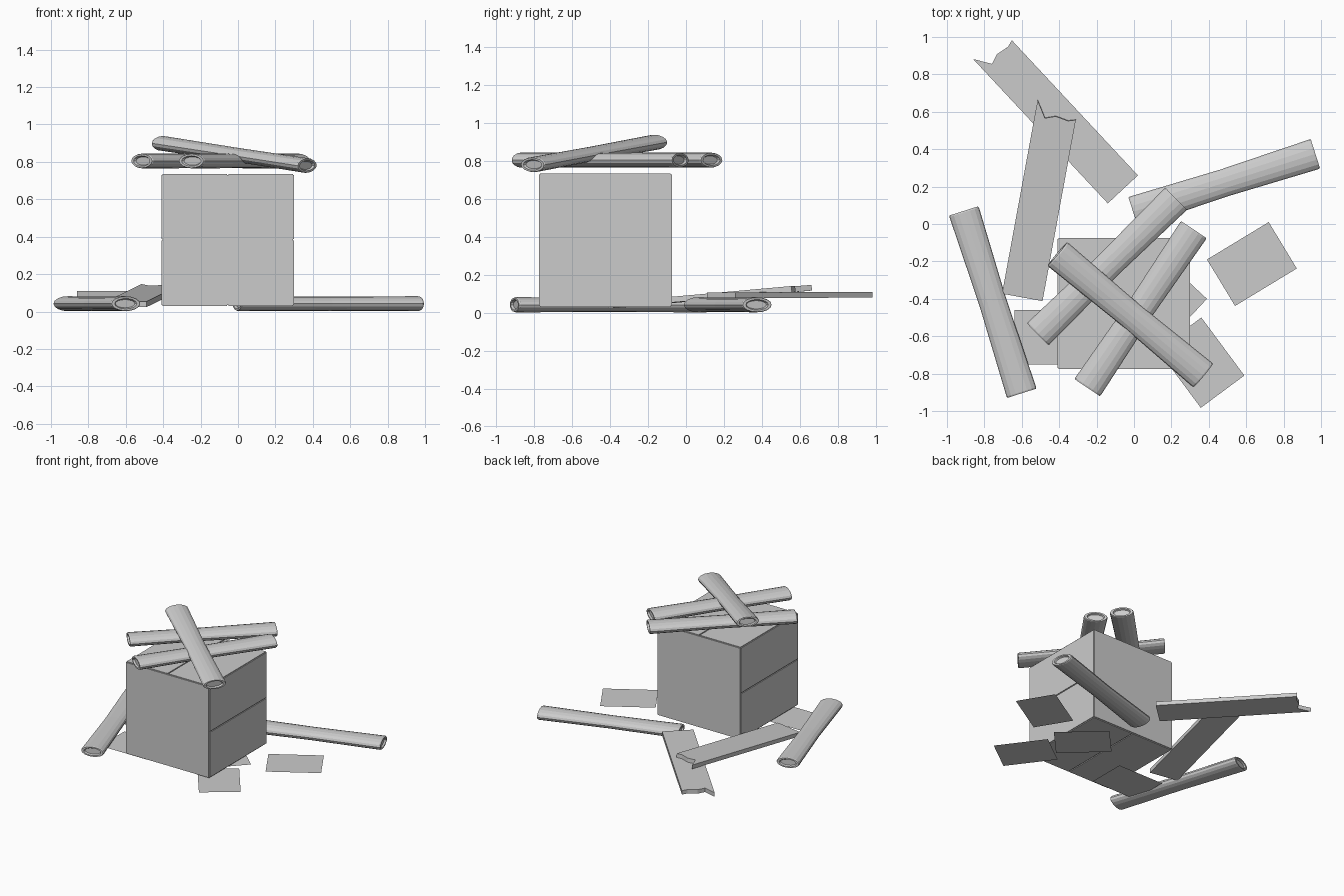
import bpy, bmesh
from math import sin, cos, pi
from mathutils import Vector

if "Cube" in bpy.data.objects:
    bpy.data.objects.remove(bpy.data.objects["Cube"])


def make_object(name, bm):
    bmesh.ops.recalc_face_normals(bm, faces=bm.faces[:])
    mesh = bpy.data.meshes.new(name)
    bm.to_mesh(mesh)
    bm.free()
    obj = bpy.data.objects.new(name, mesh)
    bpy.context.collection.objects.link(obj)
    return obj


def add_box(bm, lo, hi):
    lo, hi = Vector(lo), Vector(hi)
    verts = bmesh.ops.create_cube(bm, size=1)["verts"]
    for v in verts:
        v.co = Vector([(lo[i] + hi[i]) / 2 + v.co[i] * (hi[i] - lo[i]) for i in range(3)])


# Closed box: core with thin panels, split in two on the flap sides
X0, X1, Y0, Y1, Z0, Z1 = -0.41, 0.30, -0.775, -0.075, 0.03, 0.735
T, G = 0.006, 0.004
xm, zm = (X0 + X1) / 2, (Z0 + Z1) / 2
bm = bmesh.new()
add_box(bm, (X0 + T, Y0 + T, Z0 + T), (X1 - T, Y1 - T, Z1 - T))
make_object("box_core", bm)
bm = bmesh.new()
for y in (Y0, Y1 - T):
    add_box(bm, (X0 + T, y, Z0 + T), (X1 - T, y + T, Z1 - T))
for x in (X0, X1 - T):
    for a, b in ((Z0 + T, zm - G), (zm + G, Z1 - T)):
        add_box(bm, (x, Y0 + T, a), (x + T, Y1 - T, b))
for z in (Z0, Z1 - T):
    for a, b in ((X0 + T, xm - G), (xm + G, X1 - T)):
        add_box(bm, (a, Y0 + T, z), (b, Y1 - T, z + T))
make_object("box_panels", bm)


# Flattened rolls with a slight waist and recessed ends
def roll(name, a, b, sides=16):
    a, b = Vector(a), Vector(b)
    axis = (b - a).normalized()
    side = axis.cross(Vector((0, 0, 1))).normalized()
    up = side.cross(axis)
    length = (b - a).length
    # distance along the roll, half width, half height
    rings = [(0.012, 0.055, 0.022), (0, 0.062, 0.028), (0, 0.079, 0.037), (0.008, 0.083, 0.040),
             (length * 0.5, 0.074, 0.038),
             (length - 0.008, 0.083, 0.040), (length, 0.079, 0.037),
             (length, 0.062, 0.028), (length - 0.012, 0.055, 0.022)]
    bm = bmesh.new()
    loops = []
    for d, w, h in rings:
        loops.append([bm.verts.new(a + axis * d
                                   + side * w * cos(2 * pi * i / sides)
                                   + up * h * sin(2 * pi * i / sides)) for i in range(sides)])
    for p, q in zip(loops, loops[1:]):
        for i in range(sides):
            j = (i + 1) % sides
            bm.faces.new((p[i], p[j], q[j], q[i]))
    bm.faces.new(loops[0])
    bm.faces.new(loops[-1])
    make_object(name, bm)


for name, a, b in [
    ("top_roll_left", (-0.515, -0.59, 0.805), (0.225, 0.135, 0.805)),
    ("top_roll_right", (-0.25, -0.875, 0.805), (0.32, -0.03, 0.805)),
    ("top_roll_crossing", (0.37, -0.81, 0.78), (-0.41, -0.16, 0.9)),
    ("ground_roll_left", (-0.91, 0.07, 0.042), (-0.60, -0.905, 0.042)),
    ("ground_roll_right", (-0.005, 0.065, 0.042), (0.97, 0.375, 0.042)),
]:
    roll(name, a, b)


# Broken planks: (along, across) outline with a splintered end
OUTLINE = [(0, 0), (1.056, 0), (0.968, 0.056), (0.988, 0.111), (0.976, 0.18), (0.988, 0.22), (0, 0.22)]


def plank(name, origin, direction, thick=0.03):
    u = Vector(direction).normalized()
    v = u.cross(Vector((0, 0, 1))).normalized()
    n = v.cross(u)
    bm = bmesh.new()
    face = bm.faces.new([bm.verts.new(Vector(origin) + u * s + v * t) for s, t in OUTLINE])
    ext = bmesh.ops.extrude_face_region(bm, geom=[face])
    moved = [e for e in ext["geom"] if isinstance(e, bmesh.types.BMVert)]
    bmesh.ops.translate(bm, verts=moved, vec=n * thick)
    make_object(name, bm)


plank("plank_flat", (-0.14, 0.11, 0.077), (-0.682, 0.731, 0.003))
plank("plank_leaning", (-0.705, -0.37, 0.024), (0.18, 0.98, 0.088))


# Loose paper sheets: corner, direction of the long edge, side of the short edge
def sheet(name, corner, direction, turn):
    c = Vector((corner[0], corner[1], 0.018))
    u = Vector((direction[0], direction[1], 0)).normalized()
    v = Vector((-u.y, u.x, 0)) * turn
    pts = [c, c + u * 0.386, c + u * 0.386 + v * 0.29, c + v * 0.29]
    bm = bmesh.new()
    face = bm.faces.new([bm.verts.new(p) for p in pts])
    bm.normal_update()
    if face.normal.z < 0:
        face.normal_flip()
    mesh = bpy.data.meshes.new(name)
    bm.to_mesh(mesh)
    bm.free()
    bpy.context.collection.objects.link(bpy.data.objects.new(name, mesh))


sheet("sheet_right", (0.39, -0.19), (0.33, 0.20), -1)
sheet("sheet_front", (0.36, -0.50), (0.23, -0.31), -1)
sheet("sheet_under", (0.39, -0.40), (-0.73, 0.68), 1)
sheet("sheet_left", (-0.64, -0.46), (1, 0), -1)
